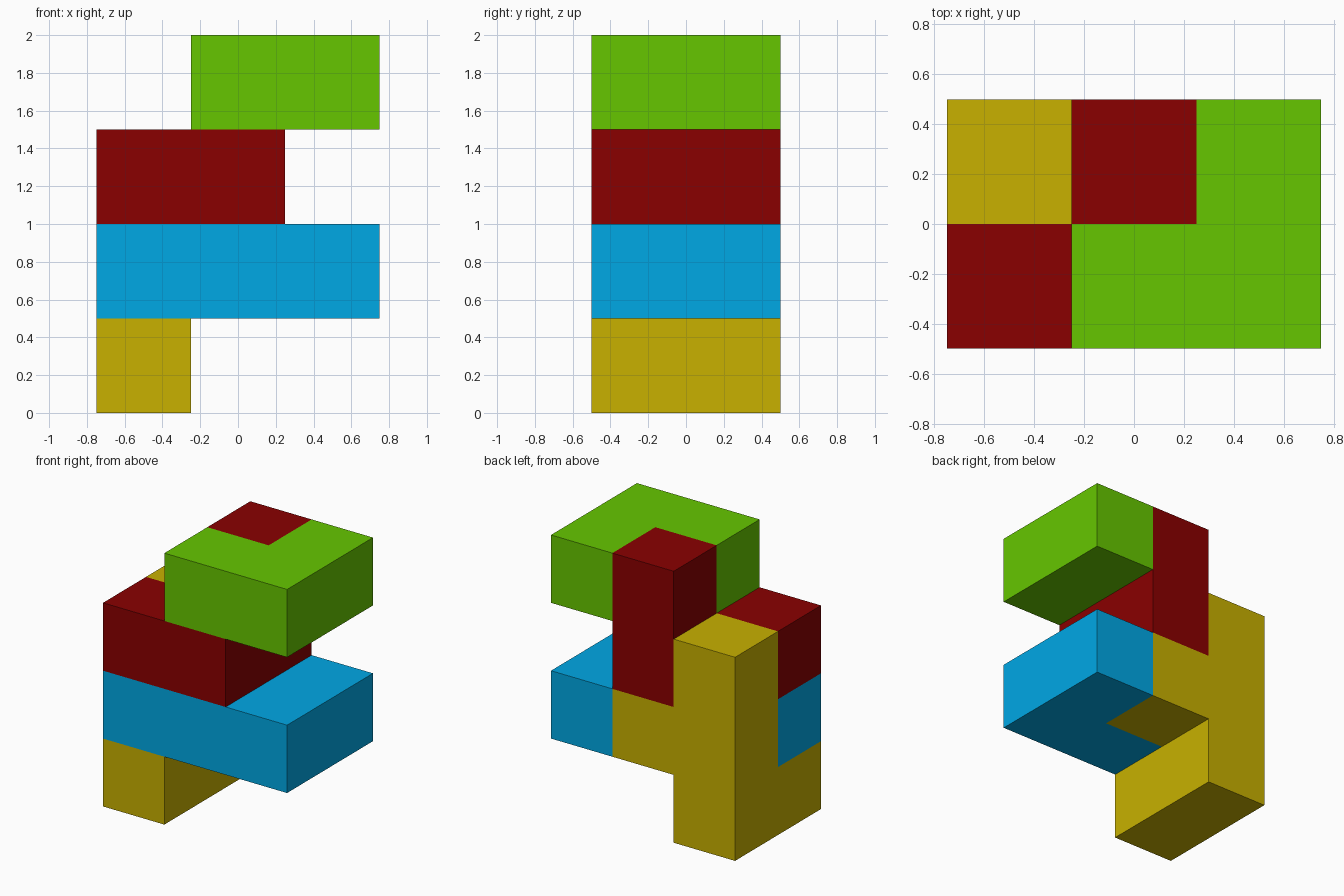
import bpy, bmesh, math
from mathutils import Vector

if "Cube" in bpy.data.objects:
    bpy.data.objects.remove(bpy.data.objects["Cube"])

S = 0.5                                # size of one unit cube
ORIGIN = Vector((-0.75, -0.5, 0.0))    # low corner of the 3 x 2 x 4 cube grid


def linear(c):
    c /= 255
    return c / 12.92 if c <= 0.04045 else ((c + 0.055) / 1.055) ** 2.4


def material(name, rgb):
    m = bpy.data.materials.new(name)
    m.diffuse_color = (*[linear(c) for c in rgb], 1.0)
    m.use_nodes = True
    m.node_tree.nodes["Principled BSDF"].inputs["Base Color"].default_value = m.diffuse_color
    return m


def puzzle_piece(name, mat, cells):
    """One solid made of grid cubes, with only its outer faces kept."""
    bm = bmesh.new()
    for cell in cells:
        centre = Vector(cell) + Vector((0.5, 0.5, 0.5))
        for axis in range(3):
            for sign in (-1, 1):
                n = Vector((0, 0, 0))
                n[axis] = sign
                if tuple(int(a + b) for a, b in zip(cell, n)) in cells:
                    continue
                u = Vector((0, 0, 0))
                u[(axis + 1) % 3] = 0.5
                v = n.cross(u)
                mid = centre + n * 0.5
                corners = (mid - u - v, mid + u - v, mid + u + v, mid - u + v)
                bm.faces.new([bm.verts.new(ORIGIN + c * S) for c in corners])
    bmesh.ops.remove_doubles(bm, verts=bm.verts[:], dist=1e-4)
    # merge coplanar squares into clean flat faces
    bmesh.ops.dissolve_limit(bm, angle_limit=math.radians(1),
                             verts=bm.verts[:], edges=bm.edges[:])
    bmesh.ops.recalc_face_normals(bm, faces=bm.faces[:])
    me = bpy.data.meshes.new(name)
    bm.to_mesh(me)
    bm.free()
    me.materials.append(mat)
    bpy.context.collection.objects.link(bpy.data.objects.new(name, me))


# Interlocking pieces, cells given as (x, y, z) grid positions
puzzle_piece("yellow_foot_piece", material("mustard yellow", (200, 177, 0)),
             {(0, 0, 0), (0, 1, 0), (0, 1, 1), (1, 1, 1), (0, 1, 2)})
puzzle_piece("blue_hook_piece", material("sky blue", (0, 168, 229)),
             {(0, 0, 1), (1, 0, 1), (2, 0, 1), (2, 1, 1)})
puzzle_piece("red_twist_piece", material("dark red", (138, 0, 0)),
             {(0, 0, 2), (1, 0, 2), (1, 1, 2), (1, 1, 3)})
puzzle_piece("green_corner_piece", material("leaf green", (102, 198, 0)),
             {(1, 0, 3), (2, 0, 3), (2, 1, 3)})
